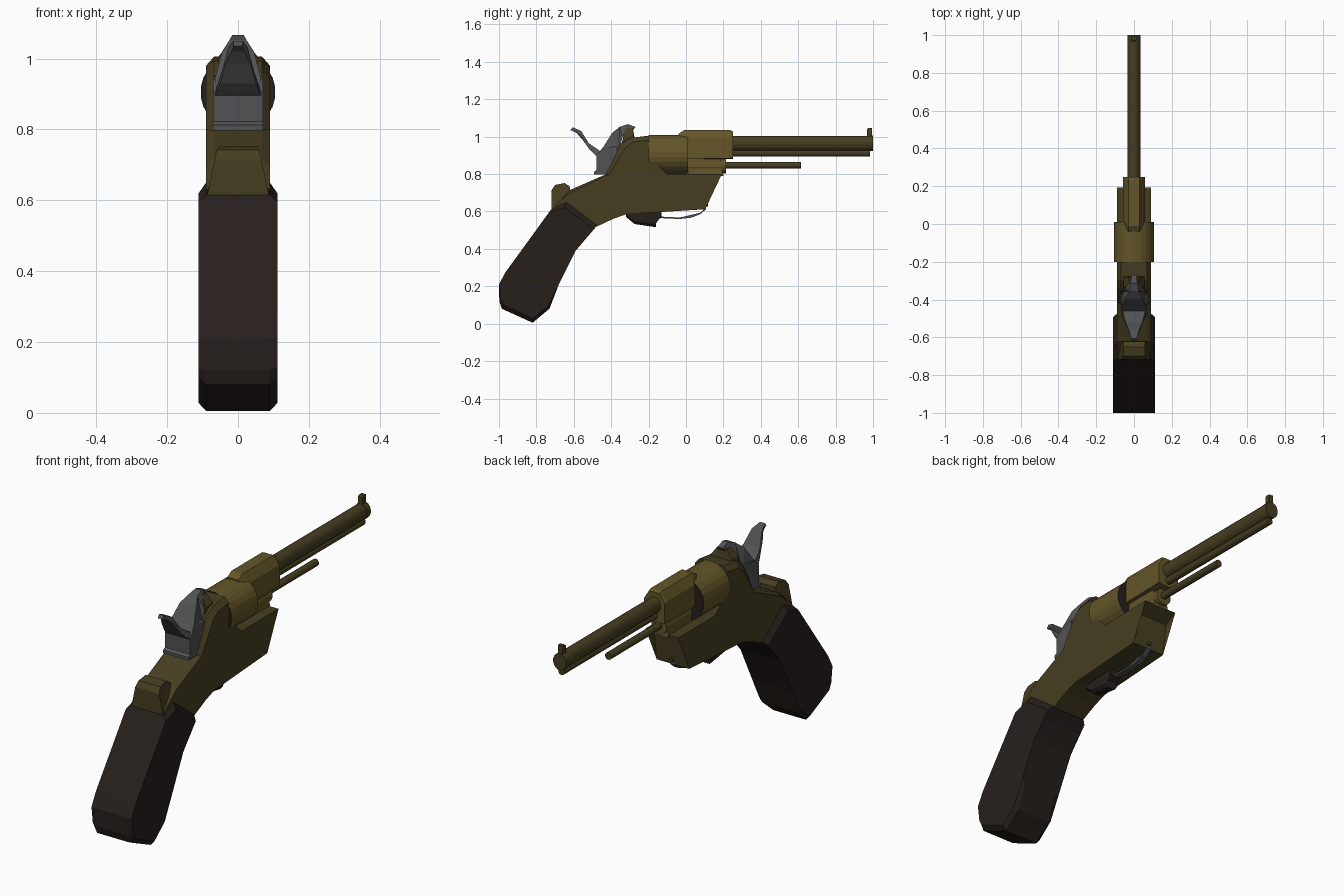
import bpy, bmesh
from math import pi
from mathutils import Matrix


def material(name, rgb):
    m = bpy.data.materials.new(name)
    m.diffuse_color = (*rgb, 1)
    return m


BRASS = material("brass", (0.125, 0.092, 0.022))
BRONZE = material("bronze", (0.062, 0.048, 0.015))
WOOD = material("dark_wood", (0.020, 0.014, 0.012))
STEEL = material("steel", (0.085, 0.085, 0.09))


def finish(name, bm, *mats):
    bmesh.ops.recalc_face_normals(bm, faces=bm.faces)
    me = bpy.data.meshes.new(name)
    bm.to_mesh(me)
    bm.free()
    for m in mats:
        me.materials.append(m)
    ob = bpy.data.objects.new(name, me)
    bpy.context.collection.objects.link(ob)
    return ob


def loft(name, mat, *rings):
    """Mirrored body from side profiles (half width(s), [(y, z)...]), outermost first."""
    bm = bmesh.new()
    rows = []
    for side, seq in ((1, rings), (-1, rings[::-1])):
        for w, pts in seq:
            ws = w if isinstance(w, (list, tuple)) else [w] * len(pts)
            rows.append([bm.verts.new((side * x, y, z)) for x, (y, z) in zip(ws, pts)])
    n = len(rows[0])
    for a, b in zip(rows, rows[1:]):
        for i in range(n):
            j = (i + 1) % n
            bm.faces.new((a[i], a[j], b[j], b[i]))
    caps = [bm.faces.new(rows[0]), bm.faces.new(rows[-1][::-1])]
    bmesh.ops.triangulate(bm, faces=caps)
    return finish(name, bm, mat)


def rod(name, mat, y0, y1, z, r, sides=16, rx=None, cap_mat=None):
    """Cylinder lying along y."""
    bm = bmesh.new()
    m = (Matrix.Translation((0, (y0 + y1) / 2, z))
         @ Matrix.Diagonal(((rx or r) / r, 1, 1, 1))
         @ Matrix.Rotation(pi / 2, 4, 'X') @ Matrix.Rotation(pi / sides, 4, 'Z'))
    bmesh.ops.create_cone(bm, cap_ends=True, segments=sides, radius1=r, radius2=r,
                          depth=y1 - y0, matrix=m)
    if cap_mat:
        for f in bm.faces:
            f.material_index = int(len(f.verts) > 4)
    return finish(name, bm, mat, cap_mat or mat)


# Barrel group
rod("barrel", BRONZE, 0.2, 0.995, 0.965, 0.04, 16, 0.034)
rod("muzzle_band", BRONZE, 0.968, 1.0, 0.965, 0.042, 16, 0.036)
rod("under_barrel_rod", BRONZE, 0.2, 0.985, 0.912, 0.018, 12)
rod("ejector_rod", BRONZE, 0.18, 0.615, 0.847, 0.018, 12)
rod("ejector_collar", BRASS, 0.0, 0.215, 0.845, 0.042, 16)
loft("front_sight", BRONZE, (0.012, [(0.967, 0.99), (0.967, 1.04), (0.975, 1.046),
                                     (0.995, 1.046), (0.995, 0.99)]))

# Cylinder with dark end faces
rod("revolving_cylinder", BRASS, -0.2, 0.01, 0.905, 0.106, 24, cap_mat=WOOD)

# Barrel housing with chamfered top
loft("barrel_housing", BRASS,
     (0.057, [(0.0, 0.88), (0.0, 0.98), (0.02, 0.99), (0.235, 0.99), (0.25, 0.985), (0.25, 0.885)]),
     (0.03, [(-0.04, 0.88), (-0.04, 1.015), (-0.01, 1.035), (0.235, 1.035), (0.25, 1.028), (0.25, 0.88)]))
loft("ejector_lug", BRASS, (0.038, [(0.0, 0.79), (0.0, 0.9), (0.18, 0.9), (0.2, 0.79)]))

# Frame: chamfered along the top of the recoil shield
outer = [(-0.2, 0.8), (-0.2, 0.98), (-0.285, 0.97), (-0.325, 0.94), (-0.41, 0.8),
         (-0.62, 0.70), (-0.71, 0.63), (-0.66, 0.58), (-0.475, 0.52), (-0.39, 0.56),
         (-0.32, 0.585), (0.103, 0.612), (0.125, 0.765), (0.192, 0.8)]
inner = list(outer)
inner[1:6] = [(-0.2, 1.005), (-0.3, 0.993), (-0.35, 0.96), (-0.432, 0.797), (-0.62, 0.715)]
loft("frame", BRONZE, (0.09, outer), (0.068, inner))

# Rear sight ears on top of the recoil shield
loft("rear_sight", BRONZE, (0.055, [(-0.345, 0.96), (-0.335, 1.0), (-0.28, 1.005), (-0.27, 0.97)]),
     (0.026, [(-0.34, 0.96), (-0.325, 1.045), (-0.285, 1.045), (-0.275, 0.97)]))

# Bump above the grip
loft("backstrap_bump", BRONZE,
     ([0.088, 0.066, 0.06, 0.056, 0.06, 0.066, 0.088],
      [(-0.718, 0.61), (-0.718, 0.715), (-0.70, 0.742), (-0.65, 0.752),
       (-0.622, 0.735), (-0.62, 0.70), (-0.62, 0.62)]))

# Grip: side profile with chamfered ends
grip = [(-0.718, 0.615), (-0.64, 0.65), (-0.475, 0.525), (-0.53, 0.47), (-0.59, 0.39),
        (-0.68, 0.21), (-0.73, 0.08), (-0.82, 0.005), (-0.985, 0.08), (-0.998, 0.12),
        (-1.0, 0.21), (-0.965, 0.275)]
side = list(grip)
side[0:3] = [(-0.73, 0.595), (-0.65, 0.62), (-0.492, 0.505)]
side[6:10] = [(-0.738, 0.095), (-0.82, 0.028), (-0.975, 0.1), (-0.99, 0.13)]
loft("grip", WOOD, (0.111, side), (0.09, grip))

# Hammer: block, nose and thumb spur
loft("hammer_block", STEEL,
     (0.07, [(-0.492, 0.797), (-0.492, 0.812), (-0.478, 0.822), (-0.478, 0.905),
             (-0.44, 0.94), (-0.37, 0.95), (-0.36, 0.797)]))
loft("hammer_nose", STEEL,
     ([0.068, 0.064, 0.045, 0.024, 0.016, 0.014, 0.018, 0.05, 0.066],
      [(-0.478, 0.9), (-0.44, 0.948), (-0.395, 1.02), (-0.355, 1.052), (-0.312, 1.067),
       (-0.27, 1.052), (-0.28, 1.038), (-0.34, 1.0), (-0.36, 0.9)]))
loft("hammer_spur", STEEL,
     ([0.066, 0.05, 0.036, 0.018, 0.012, 0.014, 0.028, 0.045, 0.064],
      [(-0.477, 0.895), (-0.515, 0.93), (-0.555, 0.985), (-0.585, 1.02), (-0.618, 1.035),
       (-0.605, 1.05), (-0.56, 1.03), (-0.52, 0.965), (-0.44, 0.91)]))

# Trigger housing and folded trigger
loft("trigger_housing", WOOD,
     (0.03, [(-0.32, 0.6), (-0.315, 0.575), (-0.275, 0.545), (-0.165, 0.53), (-0.16, 0.55),
             (-0.135, 0.57), (-0.13, 0.61)]),
     (0.018, [(-0.325, 0.6), (-0.32, 0.57), (-0.275, 0.533), (-0.162, 0.516), (-0.158, 0.55),
              (-0.13, 0.568), (-0.13, 0.61)]))
curve = [(-0.17, 0.568), (-0.1, 0.562), (-0.03, 0.56), (0.03, 0.567), (0.075, 0.585), (0.108, 0.612)]
loft("trigger", STEEL, (0.014, curve + [(y, z + 0.008) for y, z in reversed(curve)]))
rod("frame_pin", BRONZE, 0.09, 0.118, 0.637, 0.01, 8)
